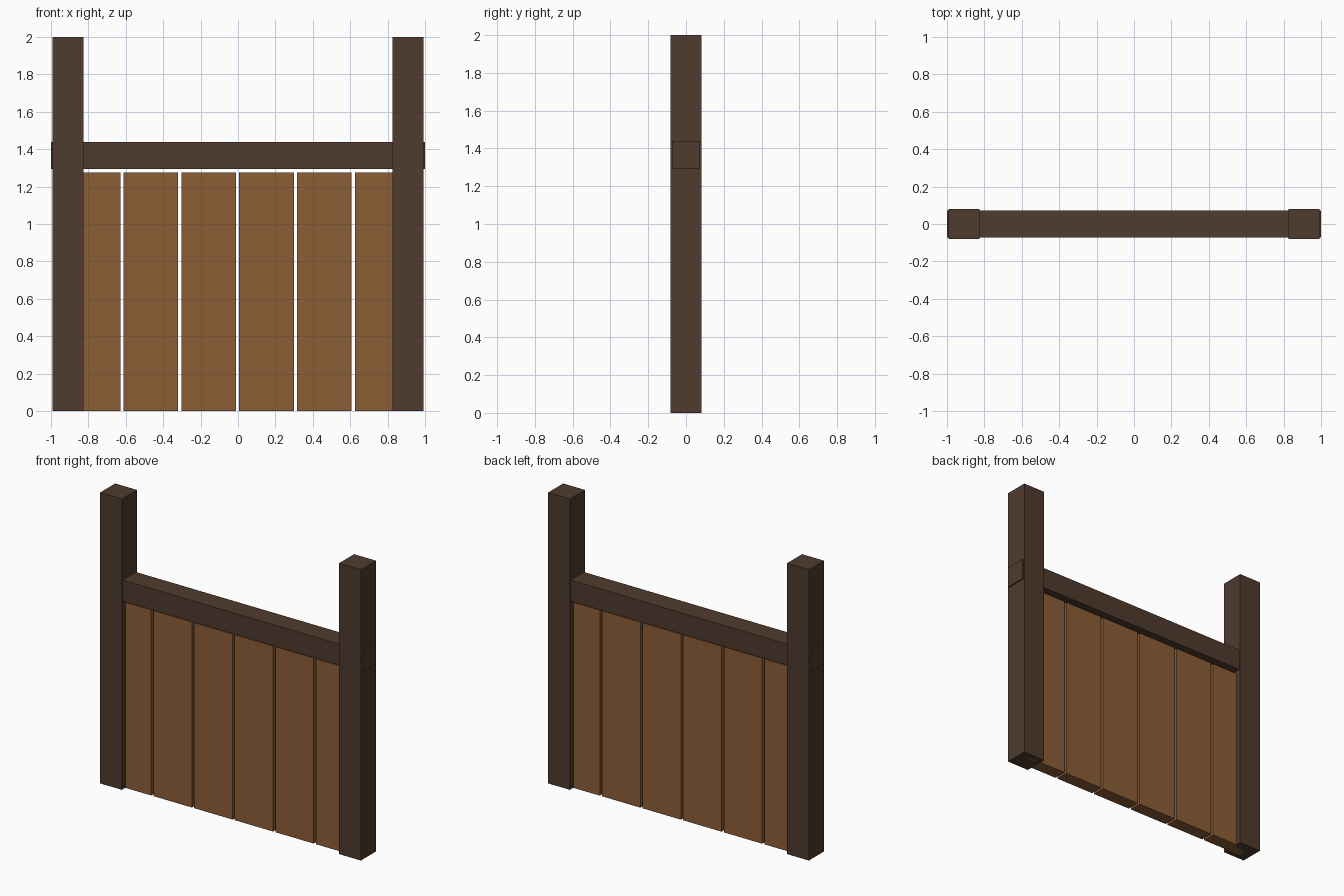
import bpy

# Remove the default cube
cube = bpy.data.objects.get("Cube")
if cube:
    bpy.data.objects.remove(cube, do_unlink=True)


def material(name, rgb):
    mat = bpy.data.materials.new(name)
    mat.use_nodes = True
    color = (*rgb, 1.0)
    mat.diffuse_color = color
    mat.node_tree.nodes["Principled BSDF"].inputs["Base Color"].default_value = color
    return mat


def box(name, center, size, mat):
    bpy.ops.mesh.primitive_cube_add(size=1, location=center)
    obj = bpy.context.object
    obj.name = name
    obj.scale = size
    bpy.ops.object.transform_apply(location=False, rotation=False, scale=True)
    obj.data.materials.append(mat)
    return obj


dark_wood = material("dark_wood", (0.078, 0.043, 0.027))
warm_wood = material("warm_wood", (0.260, 0.113, 0.037))

# Square corner posts
for side, sign in (("left", 1), ("right", -1)):
    box(f"{side}_post", (sign * 0.909, 0, 1.0), (0.166, 0.163, 2.0), dark_wood)

# Cross rail, running through both posts and just showing at the ends
box("cross_rail", (0, 0, 1.366), (2.0, 0.145, 0.145), dark_wood)

# Row of vertical planks below the rail
plank_count, pitch, height = 6, 0.309, 1.275
for i in range(plank_count):
    x = (i - (plank_count - 1) / 2) * pitch - 0.002
    box(f"plank_{i + 1}", (x, 0, height / 2), (0.292, 0.09, height), warm_wood)
